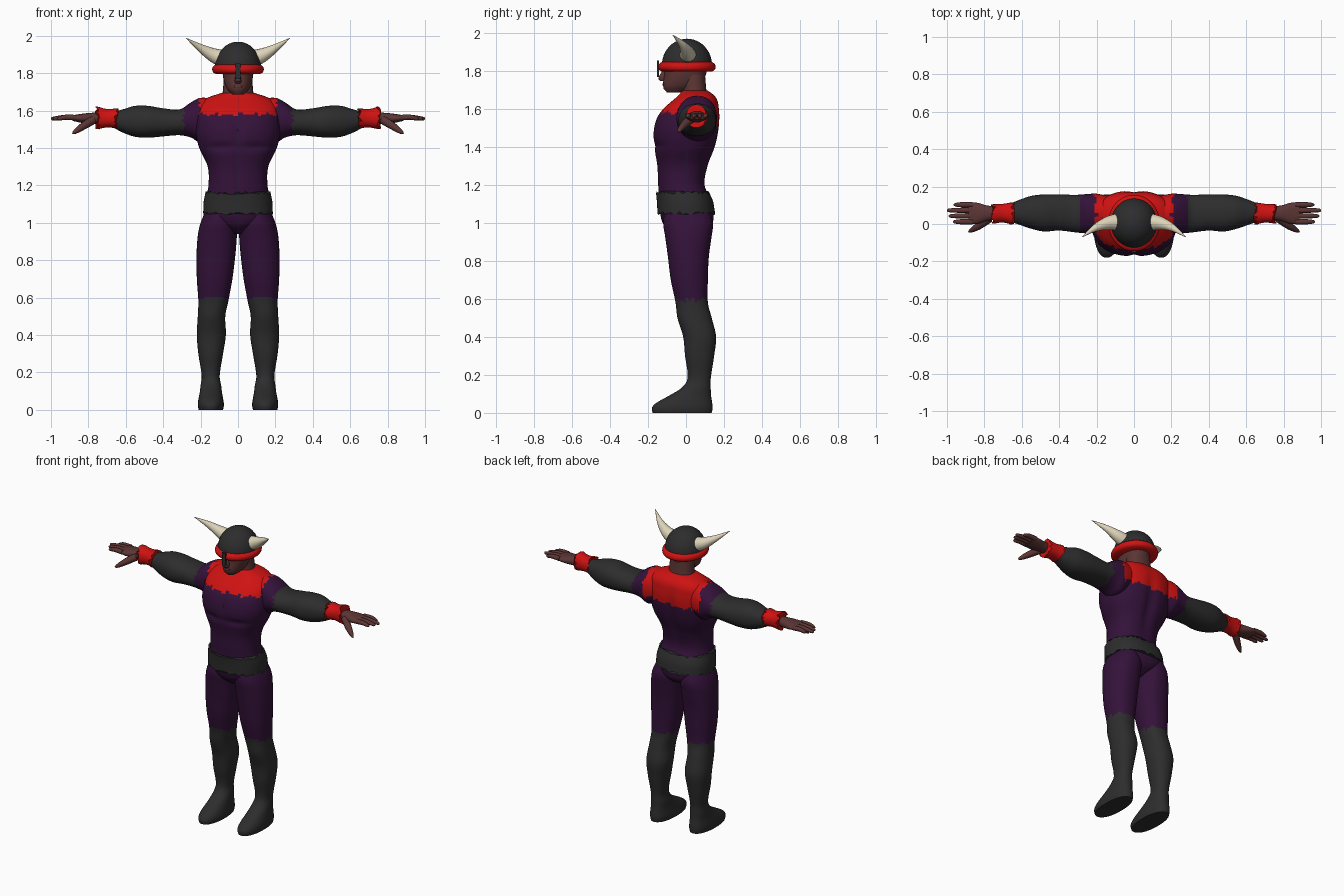
import bpy, bmesh, math, random
from mathutils import Vector, Matrix

random.seed(4)
if "Cube" in bpy.data.objects:
    bpy.data.objects.remove(bpy.data.objects["Cube"], do_unlink=True)


def material(name, *rgb):
    m = bpy.data.materials.new(name)
    m.use_nodes = True
    m.diffuse_color = (*rgb, 1)
    m.node_tree.nodes["Principled BSDF"].inputs["Base Color"].default_value = (*rgb, 1)
    return m


PURPLE = material("suit purple", .034, .006, .042)
GREY = material("charcoal", .026, .026, .026)
RED = material("trim red", .62, .006, .006)
SKIN = material("skin brown", .105, .036, .034)
HORN = material("horn ivory", .72, .65, .48)


def finish(bm, name, mats, rule=None, mirror=False):
    """Turn a bmesh into a smooth-shaded object, coloured by a rule on face centres."""
    if mirror:
        bmesh.ops.scale(bm, vec=(-1, 1, 1), verts=bm.verts)
    bmesh.ops.recalc_face_normals(bm, faces=bm.faces)
    for f in bm.faces:
        f.smooth = True
        f.material_index = rule(f.calc_center_median()) if rule else 0
    me = bpy.data.meshes.new(name)
    bm.to_mesh(me)
    bm.free()
    for m in mats:
        me.materials.append(m)
    ob = bpy.data.objects.new(name, me)
    bpy.context.collection.objects.link(ob)
    return ob


def resample(rows, step):
    """Smoothly interpolate rows of (position, values...)."""
    def slope(i, k):
        a, b = rows[max(i - 1, 0)], rows[min(i + 1, len(rows) - 1)]
        return (b[k] - a[k]) / (b[0] - a[0])
    out = []
    for i in range(len(rows) - 1):
        a, b = rows[i], rows[i + 1]
        h = b[0] - a[0]
        n = max(1, round(h / step))
        for j in range(n):
            t = j / n
            u, w = t * t * (3 - 2 * t), t * (1 - t)
            out.append([a[0] + h * t] + [
                a[k] + (b[k] - a[k]) * u
                + h * w * ((1 - t) * slope(i, k) - t * slope(i + 1, k))
                for k in range(1, len(a))])
    return out + [list(rows[-1])]


def skin_rings(bm, rings):
    loops = [[bm.verts.new(p) for p in r] for r in rings]
    n = len(loops[0])
    for a, b in zip(loops, loops[1:]):
        for i in range(n):
            bm.faces.new((a[i], a[(i + 1) % n], b[(i + 1) % n], b[i]))
    bm.faces.new(loops[0])
    bm.faces.new(loops[-1])


def loft(name, rows, mats, rule=None, axis="z", n=40, step=.015, power=.9,
         ragged=0, sculpt=None, mirror=False):
    """Rows hold a position and the low/high extents on the two other axes."""
    rings = []
    rows = resample(rows, step)
    for k, (p, a0, a1, b0, b1) in enumerate(rows):
        ring = []
        for i in range(n):
            c, s = math.cos(math.tau * i / n), math.sin(math.tau * i / n)
            c = math.copysign(abs(c) ** power, c)
            s = math.copysign(abs(s) ** power, s)
            u, v = (a0 + a1 + (a1 - a0) * c) / 2, (b0 + b1 + (b1 - b0) * s) / 2
            q = p + (random.uniform(-ragged, ragged) if k in (0, len(rows) - 1) else 0)
            co = Vector((u, v, q) if axis == "z" else (q, u, v))
            ring.append(sculpt(co) if sculpt else co)
        rings.append(ring)
    bm = bmesh.new()
    skin_rings(bm, rings)
    return finish(bm, name, mats, rule, mirror)


def tube(name, path, radii, mat, n=12, mirror=False):
    rows = resample([(i, *p, r) for i, (p, r) in enumerate(zip(path, radii))], .2)
    pts = [Vector(r[1:4]) for r in rows]
    rings = []
    for i, p in enumerate(pts):
        d = pts[min(i + 1, len(pts) - 1)] - pts[max(i - 1, 0)]
        side = d.cross(Vector((0, 0, 1))).normalized()
        up = side.cross(d).normalized()
        rings.append([p + rows[i][4] * (side * math.cos(math.tau * j / n)
                      + up * math.sin(math.tau * j / n)) for j in range(n)])
    bm = bmesh.new()
    skin_rings(bm, rings)
    return finish(bm, name, [mat], None, mirror)


def wide(rows):
    return [(z, -w, w, lo, hi) for z, w, lo, hi in rows]


def wobble(t):
    return .006 * (math.sin(t * 90) + math.sin(t * 217))


def yoke(c):
    """Red across the upper chest, shoulders and upper back."""
    low = 1.58 if c.y < .06 else 1.51
    return int(c.z > low + wobble(c.x) and abs(c.x) < .205 + wobble(c.y))


def muscles(p):
    """Chest split, crease under the chest, and spine groove."""
    def bump(t, mid, w):
        return math.exp(-((t - mid) / w) ** 2)
    chest, split = bump(p.z, 1.5, .09), bump(p.x, 0, .022)
    if p.y < 0:
        p.y += .014 * chest * split
        p.y += .012 * bump(p.z, 1.405, .02) * bump(abs(p.x), .09, .07)
        p.y += .005 * bump(p.z, 1.27, .1) * split
    elif p.y > .05:
        p.y -= .018 * bump(p.z, 1.42, .17) * bump(p.x, 0, .03)
    return p


# Torso and belt
loft("torso", wide([
    (.94, .03, -.06, .06), (.98, .10, -.11, .125), (1.02, .16, -.13, .145),
    (1.1, .175, -.142, .138), (1.2, .158, -.148, .1), (1.3, .162, -.153, .118),
    (1.4, .207, -.168, .155), (1.48, .226, -.172, .172), (1.55, .225, -.155, .178),
    (1.6, .218, -.12, .175), (1.64, .2, -.075, .168), (1.67, .16, -.04, .15),
    (1.695, .085, -.02, .115)]),
    [PURPLE, RED], yoke, n=72, step=.01, power=.86, sculpt=muscles)
loft("belt", wide([
    (1.05, .186, -.15, .152), (1.11, .184, -.153, .143), (1.16, .174, -.158, .122)]),
    [GREY], n=72, power=.86, ragged=.009)

# Neck, head and nose
loft("neck", wide([(1.62, .1, -.03, .12), (1.69, .083, -.02, .108),
                   (1.78, .076, -.02, .1)]), [SKIN], n=28)
loft("head", wide([
    (1.685, .03, -.1, -.01), (1.705, .053, -.118, .04), (1.74, .07, -.12, .085),
    (1.78, .08, -.115, .105), (1.83, .085, -.115, .115)]), [SKIN], n=32)
loft("nose", wide([(1.745, .014, -.135, -.1), (1.757, .018, -.146, -.1),
                   (1.8, .011, -.125, -.1)]), [SKIN], n=12)
loft("mouth", wide([(1.722, .02, -.123, -.1), (1.728, .024, -.125, -.1),
                    (1.733, .02, -.123, -.1)]), [SKIN], n=16, step=.003)

# Helmet dome, rim and nose guard
bm = bmesh.new()
bmesh.ops.create_uvsphere(bm, u_segments=40, v_segments=24, radius=1)
bmesh.ops.bisect_plane(bm, geom=bm.verts[:] + bm.edges[:] + bm.faces[:],
                       plane_co=(0, 0, 0), plane_no=(0, 0, -1), clear_outer=True)
bmesh.ops.transform(bm, verts=bm.verts, matrix=Matrix.Translation((0, .005, 1.828))
                    @ Matrix.Diagonal((.124, .132, .14, 1)))
finish(bm, "helmet_dome", [GREY])
loft("helmet_rim", wide([
    (1.795, .118, -.125, .135), (1.803, .132, -.14, .15), (1.82, .138, -.147, .156),
    (1.836, .133, -.141, .15), (1.845, .122, -.128, .138)]),
    [RED], n=48, step=.006, power=1)
bm = bmesh.new()
bmesh.ops.create_cube(bm, size=1, matrix=Matrix.Translation((0, -.148, 1.81))
                      @ Matrix.Diagonal((.026, .01, .085, 1)))
finish(bm, "nose_guard", [GREY])

# Limbs, hands, cuffs and horns, built once per side
FINGERS = {"index": (.012, .968), "middle": (.043, .99),
           "ring": (.073, 1), "little": (.103, .965)}
for side, flip in (("left", False), ("right", True)):
    loft(side + "_leg", [
        (0, .08, .21, -.175, .135), (.025, .075, .215, -.18, .14),
        (.05, .078, .213, -.16, .138), (.09, .085, .205, -.09, .132),
        (.13, .09, .2, -.025, .13), (.18, .098, .194, .008, .13),
        (.3, .08, .212, -.005, .148), (.4, .065, .22, -.015, .158),
        (.5, .068, .215, -.045, .135), (.58, .052, .212, -.055, .115),
        (.7, .03, .22, -.08, .115), (.82, .015, .222, -.095, .12),
        (.93, .006, .215, -.11, .135), (1, .005, .2, -.12, .142),
        (1.07, .02, .17, -.11, .12)], [PURPLE, GREY],
        lambda c: int(c.z < .595 + wobble(c.y)), step=.012, mirror=flip)
    loft(side + "_arm", [
        (.1, -.01, .14, 1.48, 1.66), (.2, -.045, .162, 1.43, 1.668),
        (.25, -.05, .16, 1.455, 1.645), (.31, -.045, .156, 1.468, 1.607),
        (.4, -.035, .158, 1.462, 1.612), (.48, -.04, .158, 1.455, 1.625),
        (.55, -.025, .15, 1.46, 1.625), (.61, -.005, .13, 1.48, 1.608),
        (.66, .012, .11, 1.505, 1.595)], [PURPLE, RED, GREY],
        lambda c: 2 if abs(c.x) > .29 + wobble(c.z) else yoke(c),
        axis="x", step=.01, mirror=flip)
    loft(side + "_cuff", [
        (.65, -.004, .116, 1.505, 1.612), (.7, .008, .108, 1.51, 1.608),
        (.752, .002, .106, 1.5, 1.622)], [RED], axis="x", ragged=.013, mirror=flip)
    loft(side + "_palm", [
        (.72, .025, .09, 1.53, 1.588), (.79, .015, .1, 1.528, 1.588),
        (.84, 0, .114, 1.535, 1.582), (.885, .002, .114, 1.545, 1.575)],
        [SKIN], axis="x", n=24, mirror=flip)
    for finger, (y, tip) in FINGERS.items():
        tube(f"{side}_{finger}_finger",
             [(.865, y, 1.562), (.92, y, 1.564), (tip - .012, y, 1.557), (tip, y, 1.555)],
             (.015, .014, .01, .003), SKIN, mirror=flip)
    tube(side + "_thumb", [(.775, .03, 1.55), (.83, -.01, 1.515), (.87, -.034, 1.487),
                           (.885, -.042, 1.477)], (.024, .02, .012, .003), SKIN, mirror=flip)
    tube(side + "_horn", [(.09, .01, 1.88), (.14, .004, 1.9), (.205, -.02, 1.938),
                          (.278, -.07, 1.988)], (.046, .036, .02, .001),
         HORN, n=16, mirror=flip)

# Smooth shading with crisp edges kept
bpy.ops.object.select_all(action="DESELECT")
for ob in bpy.context.scene.objects:
    if ob.type == "MESH":
        ob.select_set(True)
        bpy.context.view_layer.objects.active = ob
bpy.ops.object.shade_smooth_by_angle(angle=math.radians(40))
